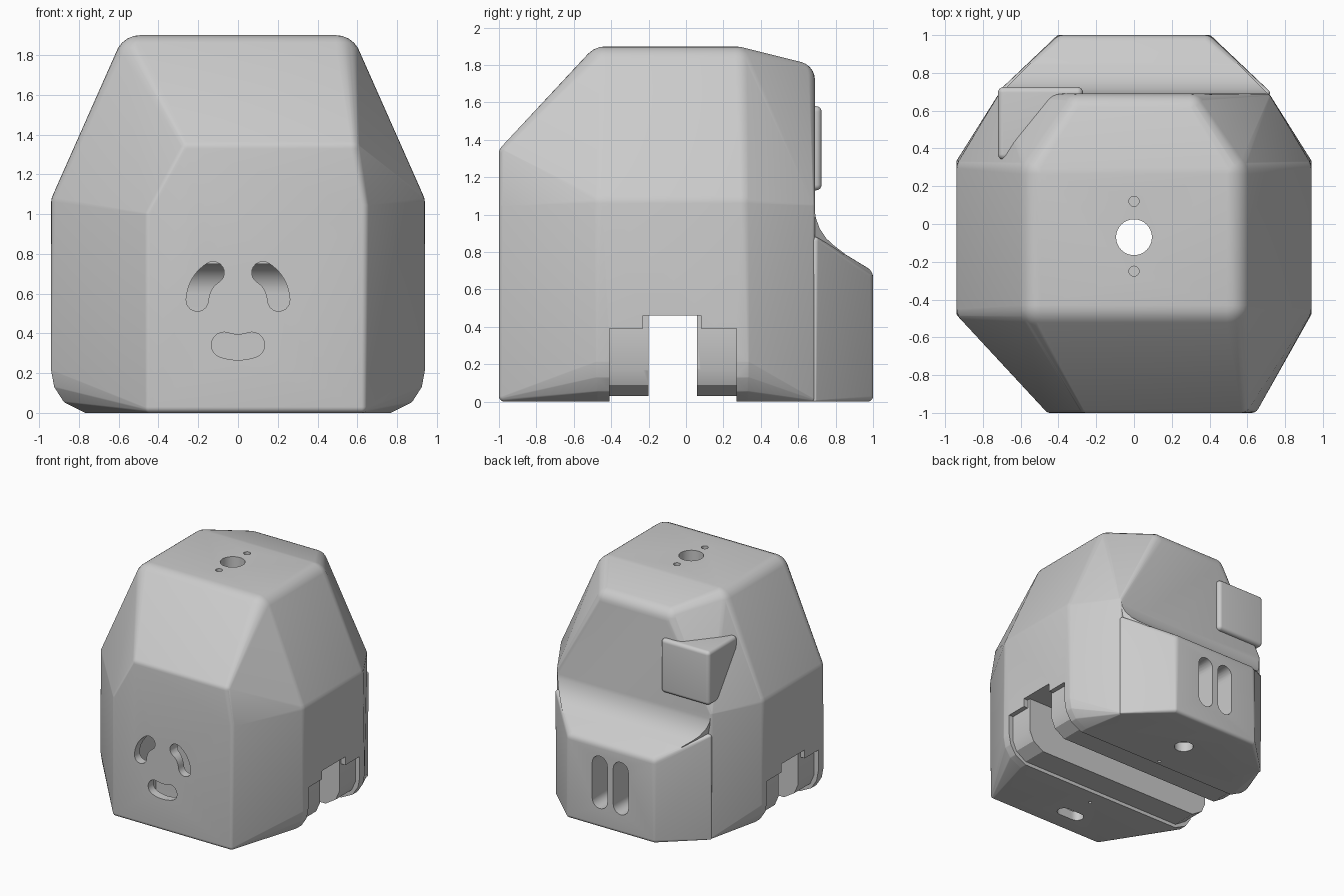
import bpy, bmesh
from math import sin, cos, pi, atan2
from mathutils import Vector

if "Cube" in bpy.data.objects:
    bpy.data.objects.remove(bpy.data.objects["Cube"])


def finish(bm, name):
    bmesh.ops.recalc_face_normals(bm, faces=bm.faces)
    me = bpy.data.meshes.new(name)
    bm.to_mesh(me)
    bm.free()
    ob = bpy.data.objects.new(name, me)
    bpy.context.collection.objects.link(ob)
    return ob


def rounded_hull(name, corners):
    """Convex solid through sharp corners (x, y, z, radius), each rounded by a ball."""
    lo = Vector([min(c[i] for c in corners) for i in range(3)])
    hi = Vector([max(c[i] for c in corners) for i in range(3)])
    mid, half = (lo + hi) / 2, (hi - lo) / 2
    bm = bmesh.new()
    for *p, r in corners:
        c = [mid[i] + (p[i] - mid[i]) * (1 - r / half[i]) for i in range(3)]
        for j in range(7 * 2 - 1):
            t = pi * j / 12
            for k in range(24 if 0 < j < 12 else 1):
                a = 2 * pi * k / 24
                bm.verts.new((c[0] + r * sin(t) * cos(a), c[1] + r * sin(t) * sin(a), c[2] + r * cos(t)))
    bmesh.ops.convex_hull(bm, input=bm.verts)
    bmesh.ops.delete(bm, geom=[v for v in bm.verts if not v.link_faces], context='VERTS')
    return finish(bm, name)


def extrude(name, pts, axis, a, b, taper=None):
    """Prism of a 2D outline between a and b on an axis; taper(u) overrides the half width."""
    def place(u, v, w):
        return {'x': (w, u, v), 'y': (u, w, v), 'z': (u, v, w)}[axis]
    bm = bmesh.new()
    r0 = [bm.verts.new(place(u, v, -taper(u) if taper else a)) for u, v in pts]
    r1 = [bm.verts.new(place(u, v, taper(u) if taper else b)) for u, v in pts]
    n = len(pts)
    bm.faces.new(r0)
    bm.faces.new(r1[::-1])
    for i in range(n):
        bm.faces.new((r0[i], r0[(i + 1) % n], r1[(i + 1) % n], r1[i]))
    return finish(bm, name)


def stroke(p0, c, p1, r):
    """Outline of a thick curved stroke with round ends."""
    p0, c, p1 = Vector(p0), Vector(c), Vector(p1)
    left, right = [], []
    for i in range(11):
        t = i / 10
        p = p0.lerp(c, t).lerp(c.lerp(p1, t), t)
        d = (c.lerp(p1, t) - p0.lerp(c, t)).normalized()
        n = Vector((-d.y, d.x)) * r
        left.append(p + n)
        right.append(p - n)

    def cap(p, d):
        a = atan2(d.y, d.x)
        return [p + r * Vector((cos(a + s), sin(a + s))) for s in [pi / 2 - pi * k / 10 for k in range(1, 10)]]
    return left + cap(p1, p1 - c) + right[::-1] + cap(p0, p0 - c)


def circle(x, y, r, n=32):
    return [(x + r * cos(2 * pi * i / n), y + r * sin(2 * pi * i / n)) for i in range(n)]


def combine(target, other, op):
    m = target.modifiers.new(op, 'BOOLEAN')
    m.operation, m.object, m.solver = op, other, 'EXACT'
    bpy.context.view_layer.objects.active = target
    bpy.ops.object.modifier_apply(modifier=m.name)
    bpy.data.objects.remove(other)


# main shell: faceted, rounded block
corners = [(-.46, -1, 0, .03), (.64, -1, 0, .03), (-.46, -1, 1.0, .04), (.65, -1, 1.05, .04),
           (-.27, -1, 1.35, .05), (.6, -1, 1.35, .05)]
for s in (-1, 1):
    for y in (-.48, .34):
        corners += [(s * .94, y, 1.07, .08), (s * .57, y, 1.9, .13)]
        corners += [(s * x, y, z, .02) for x, z in ((.94, .2), (.925, .12), (.88, .05), (.78, 0))]
    corners += [(s * .33, .69, 1.81, .1), (s * .72, .69, 1.05, .03), (s * .72, .69, 0, .02)]
body = rounded_hull("body_shell", corners)

# rear ledge with its concave transition
ledge = []
for s in (-1, 1):
    ledge += [(s * .6, .45, 0, .02), (s * .6, .45, .88, .02), (s * .72, .69, 0, .01),
              (s * .72, .69, .88, .02), (s * .41, 1, 0, .03), (s * .41, 1, .7, .06)]
combine(body, rounded_hull("rear_ledge", ledge), 'UNION')
sweep = [(.6, 1.06), (.685, 1.04), (.695, .98), (.715, .925), (.75, .873), (.79, .836), (.85, .79), (.6, .7)]
combine(body, extrude("ledge_fillet", sweep, 'x', 0, 0, lambda y: .71 - max(0, y - .69)), 'UNION')

cutters = []


def cut(*args):
    cutters.append(extrude("cutter", *args))


# underside channel: full slot plus shallow wrap-around recesses
cut([(-.2, -.1), (.06, -.1), (.06, .46), (-.2, .46)], 'x', -1.2, 1.2)
for y0, y1, top in ((-.41, .27, .39), (-.23, .08, .46)):
    inner = [(.9, top), (.9, .17), (.865, .09), (.77, .03)]
    ring = [(1.1, -.1), (1.1, top)] + inner + [(-x, z) for x, z in inner[::-1]] + [(-1.1, top), (-1.1, -.1)]
    cut(ring, 'y', y0, y1)

# arched inner pockets behind the face and the rear windows
for y, r, zc, w in ((-.78, .15, .6, .32), (.61, .19, .41, .25)):
    arch = [(y + r * cos(pi * i / 16), zc + r * sin(pi * i / 16)) for i in range(17)]
    cut([(y + r, .08)] + arch + [(y - r, .08)], 'x', -w, w)

# face openings
for s in (-1, 1):
    cut(stroke((s * .125, .705), (s * .197, .66), (s * .205, .567), .056), 'y', -1.1, -.8)
cut(stroke((-.07, .342), (0, .318), (.07, .342), .064), 'y', -1.1, -.8)

# rear windows
for x in (-.095, .1):
    cut(stroke((x, .23), (x, .38), (x, .53), .07), 'y', .6, 1.1)

# top holes
cut(circle(0, -.07, .095), 'z', .3, 2)
for y in (-.25, .12):
    cut(circle(0, y, .027, 16), 'z', 1.8, 2)

# bottom holes
cut(stroke((-.065, -.78), (0, -.78), (.065, -.78), .055), 'z', -.1, .2)
cut(circle(0, .61, .075), 'z', -.1, .2)
for y in (-.54, .31):
    cut(circle(0, y, .014, 12), 'z', -.1, .15)

for c in cutters:
    combine(body, c, 'DIFFERENCE')

# raised pad on the upper rear corner
pad = rounded_hull("rear_pad", [(x, y, z, .03) for x in (-.72, -.27) for y in (.34, .725) for z in (1.13, 1.58)])

for ob in (body, pad):
    bpy.ops.object.select_all(action='DESELECT')
    ob.select_set(True)
    bpy.context.view_layer.objects.active = ob
    bpy.ops.object.shade_smooth_by_angle(angle=.42)
